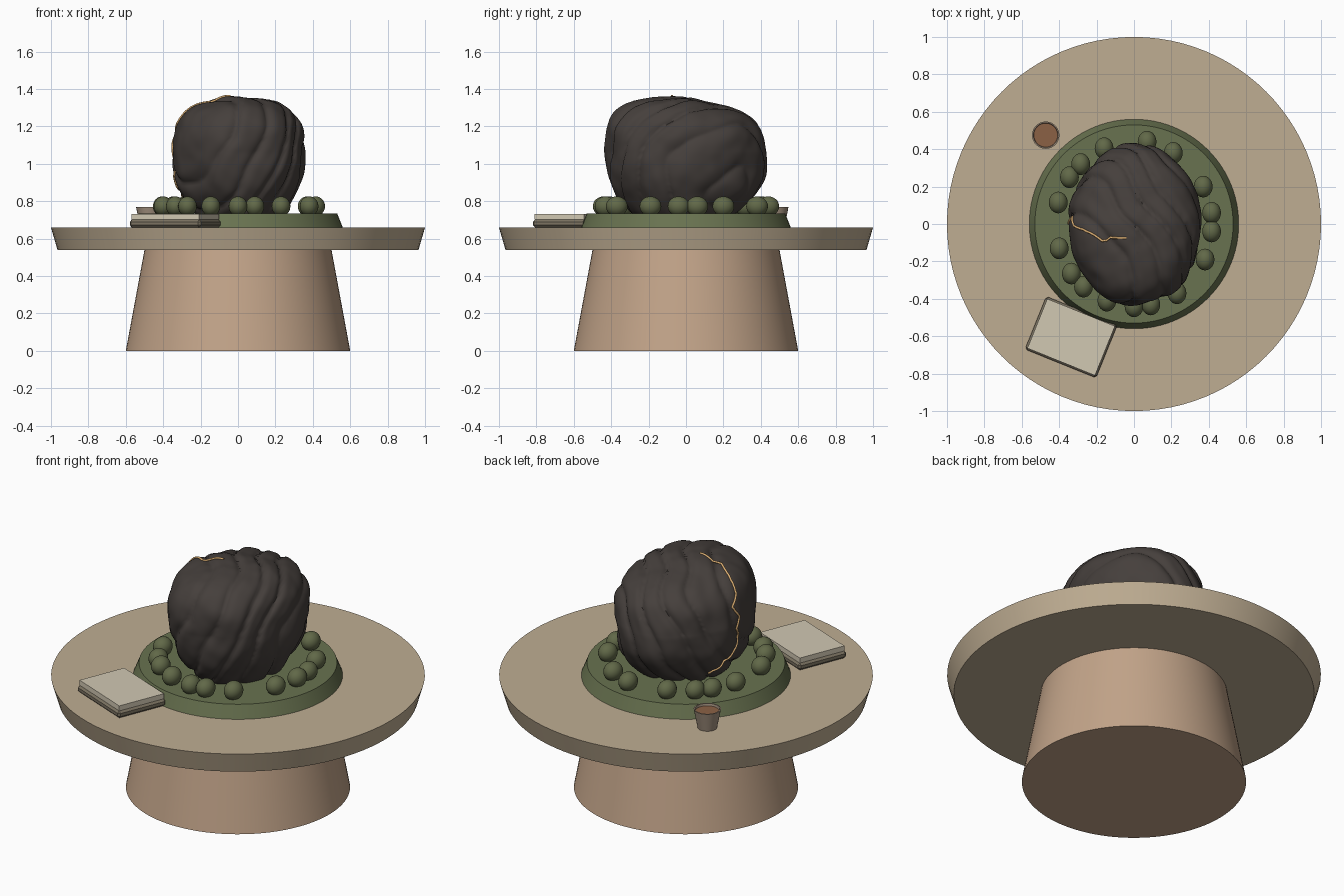
import bpy, bmesh, math, random
from mathutils import Vector, noise
from mathutils.bvhtree import BVHTree

if "Cube" in bpy.data.objects:
    bpy.data.objects.remove(bpy.data.objects["Cube"])

random.seed(4)


def material(name, rgb):
    m = bpy.data.materials.new(name)
    m.diffuse_color = (*rgb, 1)
    m.use_nodes = True
    m.node_tree.nodes["Principled BSDF"].inputs["Base Color"].default_value = m.diffuse_color
    return m


SAND = material("sand", (0.52, 0.42, 0.29))
CLAY = material("clay", (0.54, 0.37, 0.25))
MOSS = material("moss", (0.14, 0.17, 0.08))
TUFT = material("tuft", (0.12, 0.14, 0.065))
STONE = material("stone", (0.06, 0.05, 0.045))
GOLD = material("gold", (0.75, 0.45, 0.18))
CUP = material("cup_clay", (0.36, 0.28, 0.21))
TEA = material("tea", (0.26, 0.12, 0.06))
COVER = material("cover", (0.2, 0.17, 0.12))
PAPER = material("paper", (0.64, 0.58, 0.45))


def finish(name, bm, mat, smooth=35):
    me = bpy.data.meshes.new(name)
    bmesh.ops.recalc_face_normals(bm, faces=bm.faces)
    bm.to_mesh(me)
    bm.free()
    ob = bpy.data.objects.new(name, me)
    bpy.context.collection.objects.link(ob)
    me.materials.append(mat)
    if smooth:
        bpy.ops.object.select_all(action='DESELECT')
        ob.select_set(True)
        bpy.context.view_layer.objects.active = ob
        bpy.ops.object.shade_smooth_by_angle(angle=math.radians(smooth))
    return ob


def lathe(name, profile, mat, at=(0, 0), sides=96):
    """Closed solid of revolution; profile ends are capped."""
    bm = bmesh.new()
    rings = []
    for r, z in profile:
        rings.append([bm.verts.new((at[0] + r * math.cos(2 * math.pi * i / sides),
                                    at[1] + r * math.sin(2 * math.pi * i / sides), z))
                      for i in range(sides)])
    for a, b in zip(rings, rings[1:]):
        for i in range(sides):
            j = (i + 1) % sides
            bm.faces.new((a[i], a[j], b[j], b[i]))
    bm.faces.new(rings[0])
    bm.faces.new(rings[-1])
    return finish(name, bm, mat)


# Table and moss bed
lathe("pedestal", [(0.60, 0), (0.50, 0.54)], CLAY)
lathe("table_top", [(0.965, 0.54), (1.0, 0.66)], SAND)
lathe("moss_bed", [(0.56, 0.66), (0.53, 0.735)], MOSS)


# Ridged boulder: squarish ellipsoid with slanted strata and soft noise
def spow(v, p):
    return math.copysign(abs(v) ** p, v)


bm = bmesh.new()
bmesh.ops.create_icosphere(bm, subdivisions=6, radius=1)
strata = Vector((0.8, 0.5, -0.4)).normalized()
for v in bm.verts:
    d = v.co.copy()
    e = 3.1 if d.z > 0 else 2.25
    h = math.hypot(d.x, d.y)
    k = (h ** e + abs(d.z) ** e) ** (-1 / e)
    p = Vector((d.x * k * 0.348, d.y * k * 0.42, d.z * k * (0.285 if d.z > 0 else 0.39)))
    # lean: top shifted, left shoulder and back lowered
    if p.z > 0:
        t = p.z / 0.285
        p.x += 0.03 * t * (1 if p.x < 0 else -0.2)
        p.y -= 0.03 * t
        p.z -= 0.035 * t * (max(0, p.y) / 0.4) + 0.02 * t * max(0, p.x) / 0.35
    warp = 0.05 * noise.noise(p * 3.5 + Vector((2, 5, 1)))
    w = math.sin(2 * math.pi * ((p.dot(strata) + warp) / 0.125 + 0.2))
    ridge = 0.013 * (1 - 2 * (1 - abs(math.sin(math.pi * ((p.dot(strata) + warp) / 0.125)))) ** 1.6)
    bump = 0.02 * noise.noise(p * 5) + 0.004 * noise.noise(p * 14) + 0.003 * w
    v.co = p + d * (ridge + bump) + Vector((0.01, 0, 1.06))
bvh = BVHTree.FromBMesh(bm)
finish("boulder", bm, STONE, 80)

# Gold vein hugging the boulder surface
path = [(-0.04, -0.075, 1.36), (-0.10, -0.075, 1.36), (-0.17, -0.09, 1.345), (-0.21, -0.06, 1.32),
        (-0.25, -0.035, 1.27), (-0.29, -0.01, 1.21), (-0.31, 0.03, 1.16), (-0.335, 0.0, 1.10),
        (-0.35, 0.02, 1.03), (-0.345, -0.01, 0.97), (-0.33, 0.03, 0.91), (-0.30, 0.07, 0.85),
        (-0.28, 0.15, 0.81), (-0.26, 0.17, 0.77)]
cu = bpy.data.curves.new("gold_vein", 'CURVE')
cu.dimensions = '3D'
cu.bevel_depth = 0.006
cu.bevel_resolution = 2
cu.use_fill_caps = True
pts = []
for a, b in zip(path, path[1:]):
    for s in range(6):
        q = Vector(a).lerp(Vector(b), s / 6)
        hit, n, _, _ = bvh.find_nearest(q)
        pts.append(hit + n * 0.002)
sp = cu.splines.new('POLY')
sp.points.add(len(pts) - 1)
for c, q in zip(sp.points, pts):
    c.co = (*q, 1)
cu.materials.append(GOLD)
bpy.context.collection.objects.link(bpy.data.objects.new("gold_vein", cu))

# Ring of moss tufts
tufts = [(0.07, 0.44), (0.21, 0.38), (0.37, 0.20), (0.415, 0.06), (0.415, -0.04), (0.38, -0.19),
         (0.23, -0.37), (0.09, -0.43), (0, -0.44), (-0.145, -0.41), (-0.27, -0.335),
         (-0.335, -0.265), (-0.40, -0.13), (-0.405, 0.115), (-0.345, 0.25), (-0.285, 0.32),
         (-0.16, 0.405)]
for i, (x, y) in enumerate(tufts):
    bm = bmesh.new()
    bmesh.ops.create_uvsphere(bm, u_segments=24, v_segments=16, radius=1)
    bmesh.ops.scale(bm, vec=(0.05, 0.058, 0.053), verts=bm.verts)
    bmesh.ops.translate(bm, vec=(x, y, 0.773), verts=bm.verts)
    finish(f"moss_tuft_{i + 1}", bm, TUFT, 60)

# Tea cup
C = (-0.472, 0.475)
lathe("cup", [(0.052, 0.66), (0.073, 0.77), (0.066, 0.77), (0.060, 0.735)], CUP, C, 48)
lathe("tea", [(0.060, 0.735), (0.0635, 0.757)], TEA, C, 48)


# Book: dark bevelled cover with paper block on top
def slab(name, size, z0, z1, mat, bevel):
    bm = bmesh.new()
    bmesh.ops.create_cube(bm, size=1)
    bmesh.ops.scale(bm, vec=(*size, z1 - z0), verts=bm.verts)
    if bevel:
        bmesh.ops.bevel(bm, geom=bm.edges[:], offset=bevel, segments=1, affect='EDGES')
    ob = finish(name, bm, mat, 0)
    ob.location = (-0.336, -0.605, (z0 + z1) / 2)
    ob.rotation_euler.z = math.radians(-22)


slab("book_cover", (0.41, 0.305), 0.66, 0.702, COVER, 0.012)
slab("book_pages", (0.39, 0.285), 0.702, 0.732, PAPER, 0)
